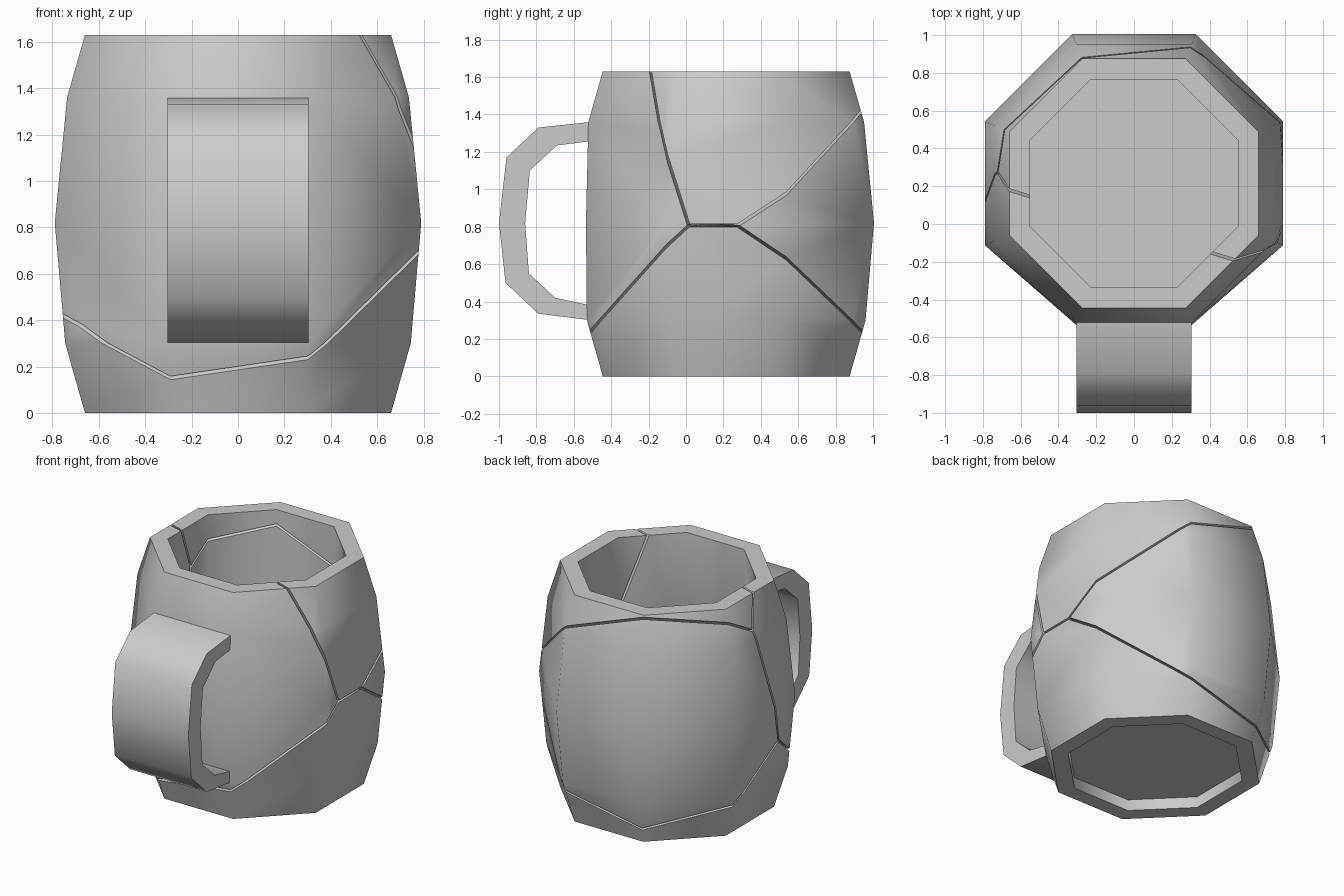
import bpy, bmesh, math
from mathutils import Vector

cube = bpy.data.objects.get("Cube")
if cube:
    bpy.data.objects.remove(cube, do_unlink=True)

CENTRE_Y = 0.215
GAP = 0.007

clay = bpy.data.materials.new("grey clay")
clay.use_nodes = True
GREY = (0.6, 0.6, 0.6, 1)
clay.diffuse_color = GREY
clay.node_tree.nodes["Principled BSDF"].inputs["Base Color"].default_value = GREY


def make_object(name, bm):
    bmesh.ops.recalc_face_normals(bm, faces=bm.faces)
    mesh = bpy.data.meshes.new(name)
    bm.to_mesh(mesh)
    bm.free()
    mesh.materials.append(clay)
    obj = bpy.data.objects.new(name, mesh)
    bpy.context.scene.collection.objects.link(obj)
    return obj


def smooth(obj, degrees):
    bpy.ops.object.select_all(action="DESELECT")
    obj.select_set(True)
    bpy.context.view_layer.objects.active = obj
    bpy.ops.object.shade_smooth_by_angle(angle=math.radians(degrees))


# Whole mug body: octagonal rings from recessed underside to inner floor
profile = [(0.55, 0.08), (0.55, 0), (0.66, 0), (0.745, 0.3), (0.79, 0.82),
           (0.737, 1.36), (0.66, 1.63), (0.55, 1.63), (0.55, 0.17)]


def make_body():
    bm = bmesh.new()
    rings = []
    for apothem, z in profile:
        radius = apothem / math.cos(math.pi / 8)
        ring = []
        for i in range(8):
            a = math.pi / 8 + i * math.pi / 4
            x, y = radius * math.cos(a), CENTRE_Y + radius * math.sin(a)
            if y < -0.535:  # front panel is flattened behind the handle
                x, y = math.copysign(0.305, x), -0.535
            ring.append(bm.verts.new((x, y, z)))
        rings.append(ring)
    for low, high in zip(rings, rings[1:]):
        for i in range(8):
            j = (i + 1) % 8
            bm.faces.new((low[i], low[j], high[j], high[i]))
    bm.faces.new(rings[0])
    bm.faces.new(rings[-1])
    return make_object("uncut_body", bm)


# Convex region nearer to one seed than to the others, less half a crack
def make_cell(seed, others):
    bm = bmesh.new()
    bmesh.ops.create_cube(bm, size=6)
    for other in others:
        normal = (other - seed).normalized()
        bmesh.ops.bisect_plane(bm, geom=bm.verts[:] + bm.edges[:] + bm.faces[:],
                               plane_co=(seed + other) / 2 - normal * GAP,
                               plane_no=normal, clear_outer=True)
        rim = [e for e in bm.edges if e.is_boundary]
        bmesh.ops.holes_fill(bm, edges=rim, sides=0)
    return make_object("cell", bm)


# Four shards separated by thin cracks
seeds = {
    "back_shard": Vector((0.33, 0.78, 0.81)),
    "top_shard": Vector((0.586, 0.38, 1.45)),
    "front_shard": Vector((0.318, -0.483, 1.15)),
    "bottom_shard": Vector((0.493, 0.38, 0.20)),
}
for name, seed in seeds.items():
    shard = make_body()
    shard.name = name
    cell = make_cell(seed, [s for s in seeds.values() if s != seed])
    cut = shard.modifiers.new("cut", "BOOLEAN")
    cut.operation = "INTERSECT"
    cut.solver = "EXACT"
    cut.object = cell
    bpy.context.view_layer.update()
    graph = bpy.context.evaluated_depsgraph_get()
    mesh = bpy.data.meshes.new_from_object(shard.evaluated_get(graph))
    shard.modifiers.clear()
    shard.data = mesh
    mesh.name = name
    bpy.data.objects.remove(cell, do_unlink=True)
    smooth(shard, 50)

# Handle: wide band following an outer and an inner side profile (y, z)
outer = [(-0.49, 1.362), (-0.79, 1.33), (-0.96, 1.17), (-1, 0.82),
         (-0.965, 0.5), (-0.79, 0.335), (-0.49, 0.298)]
inner = [(-0.49, 1.26), (-0.69, 1.235), (-0.835, 1.10), (-0.86, 0.82),
         (-0.84, 0.55), (-0.70, 0.42), (-0.49, 0.375)]
bm = bmesh.new()
sections = []
for (oy, oz), (iy, iz) in zip(outer, inner):
    corners = [(-0.305, oy, oz), (0.305, oy, oz), (0.305, iy, iz), (-0.305, iy, iz)]
    sections.append([bm.verts.new(c) for c in corners])
for a, b in zip(sections, sections[1:]):
    for i in range(4):
        j = (i + 1) % 4
        bm.faces.new((a[i], a[j], b[j], b[i]))
bm.faces.new(sections[0])
bm.faces.new(sections[-1])
smooth(make_object("handle", bm), 50)
